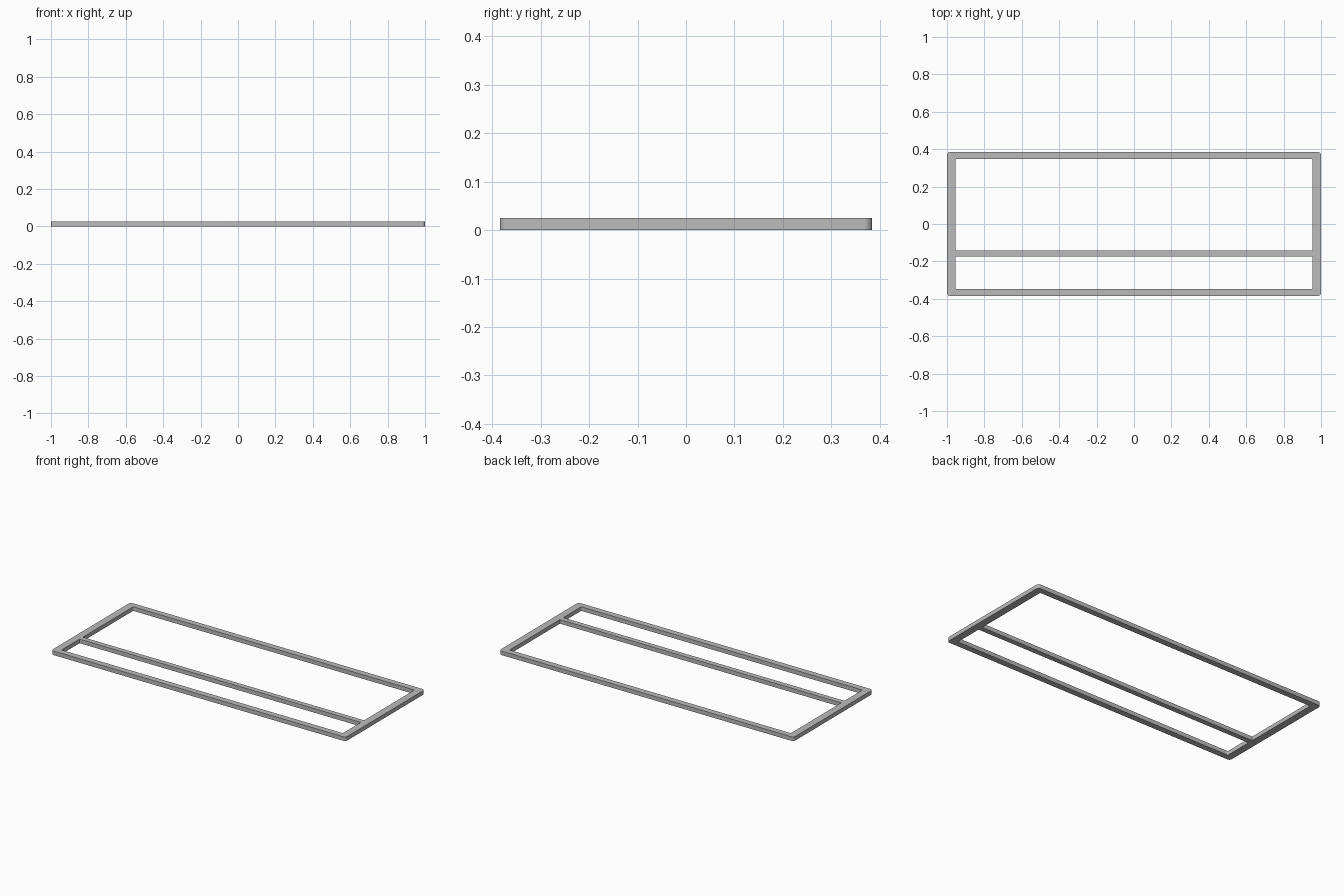
import bpy, bmesh
from math import pi, cos, sin

if "Cube" in bpy.data.objects:
    bpy.data.objects.remove(bpy.data.objects["Cube"], do_unlink=True)

HEIGHT = 0.025

grey = bpy.data.materials.new("satin grey")
grey.use_nodes = True
grey.diffuse_color = (0.5, 0.5, 0.5, 1)
grey.node_tree.nodes["Principled BSDF"].inputs["Base Color"].default_value = (0.5, 0.5, 0.5, 1)


def rounded_rect(hx, hy, radius, steps=8):
    """Counter-clockwise outline of a rectangle with rounded corners."""
    points = []
    for k, (sx, sy) in enumerate([(1, 1), (-1, 1), (-1, -1), (1, -1)]):
        for i in range(steps + 1):
            a = (k + i / steps) * pi / 2
            points.append((sx * (hx - radius) + radius * cos(a),
                           sy * (hy - radius) + radius * sin(a)))
    return points


def finish(name, bm):
    bmesh.ops.recalc_face_normals(bm, faces=bm.faces)
    mesh = bpy.data.meshes.new(name)
    bm.to_mesh(mesh)
    bm.free()
    mesh.materials.append(grey)
    obj = bpy.data.objects.new(name, mesh)
    bpy.context.collection.objects.link(obj)
    bpy.ops.object.select_all(action="DESELECT")
    obj.select_set(True)
    bpy.context.view_layer.objects.active = obj
    bpy.ops.object.shade_smooth_by_angle()
    return obj


# Outer frame: four bridged outlines (outer and inner, bottom and top)
bm = bmesh.new()
outer = rounded_rect(1.0, 0.384, 0.016)
inner = rounded_rect(0.955, 0.347, 0.006)
rings = [[bm.verts.new((x, y, z)) for x, y in outline]
         for outline, z in [(outer, 0), (outer, HEIGHT), (inner, HEIGHT), (inner, 0)]]
count = len(outer)
for r in range(4):
    a, b = rings[r], rings[(r + 1) % 4]
    for i in range(count):
        j = (i + 1) % count
        bm.faces.new((a[i], a[j], b[j], b[i]))
finish("outer_frame", bm)

# Crossbar spanning between the side rails
bm = bmesh.new()
bmesh.ops.create_cube(bm, size=1)
bmesh.ops.scale(bm, vec=(1.91, 0.032, HEIGHT), verts=bm.verts)
bmesh.ops.translate(bm, vec=(0, -0.157, HEIGHT / 2), verts=bm.verts)
finish("crossbar", bm)
